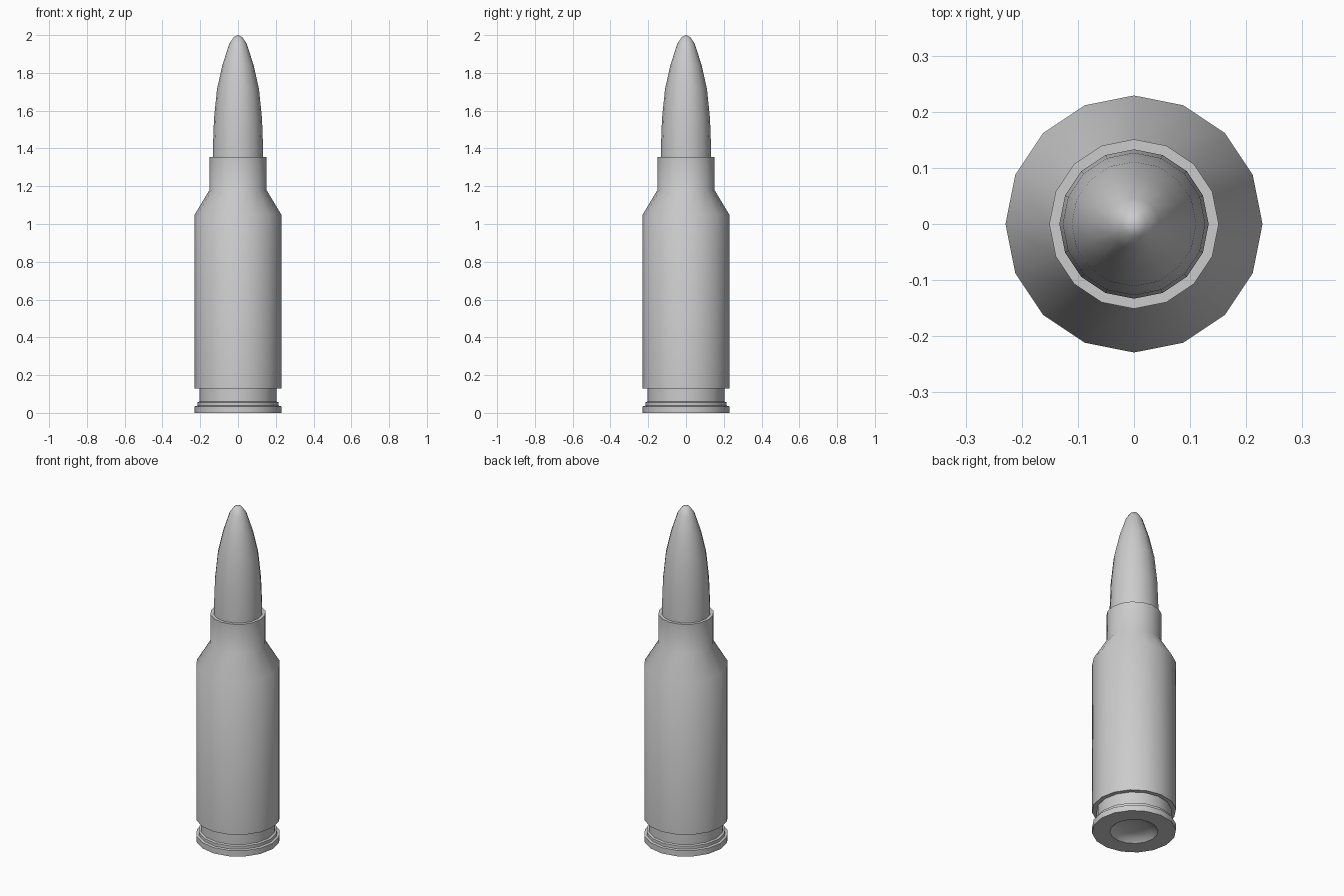
import bpy, bmesh, math

if "Cube" in bpy.data.objects:
    bpy.data.objects.remove(bpy.data.objects["Cube"])

SIDES = 16


def lathe(name, profile, angle=40):
    """Revolve an (r, z) profile around the z axis; r = 0 makes a pole."""
    bm = bmesh.new()
    rings = []
    for r, z in profile:
        if r == 0:
            rings.append([bm.verts.new((0, 0, z))] * SIDES)
        else:
            rings.append([bm.verts.new((r * math.cos(math.tau * i / SIDES),
                                        r * math.sin(math.tau * i / SIDES), z))
                          for i in range(SIDES)])
    for a, b in zip(rings, rings[1:]):
        for i in range(SIDES):
            j = (i + 1) % SIDES
            bm.faces.new(list(dict.fromkeys((a[i], a[j], b[j], b[i]))))
    bmesh.ops.recalc_face_normals(bm, faces=bm.faces)
    mesh = bpy.data.meshes.new(name)
    bm.to_mesh(mesh)
    bm.free()
    obj = bpy.data.objects.new(name, mesh)
    bpy.context.collection.objects.link(obj)
    bpy.ops.object.select_all(action='DESELECT')
    obj.select_set(True)
    bpy.context.view_layer.objects.active = obj
    bpy.ops.object.shade_smooth_by_angle(angle=math.radians(angle))
    return obj


# Case: dished base, rim, extraction groove, body, shoulder, neck, mouth
lathe("case", [
    (0, 0.035), (0.07, 0.03), (0.11, 0.018), (0.131, 0),
    (0.229, 0), (0.229, 0.035), (0.215, 0.038), (0.215, 0.056),
    (0.204, 0.06), (0.204, 0.13), (0.229, 0.13), (0.229, 1.05),
    (0.151, 1.18), (0.151, 1.355), (0.133, 1.355), (0.133, 1.34), (0, 1.34),
])

# Pointed tip seated in the case mouth
lathe("tip", [
    (0, 1.345), (0.133, 1.345), (0.133, 1.40), (0.127, 1.56),
    (0.111, 1.715), (0.083, 1.84), (0.046, 1.955), (0.022, 1.99), (0, 2.0),
])
